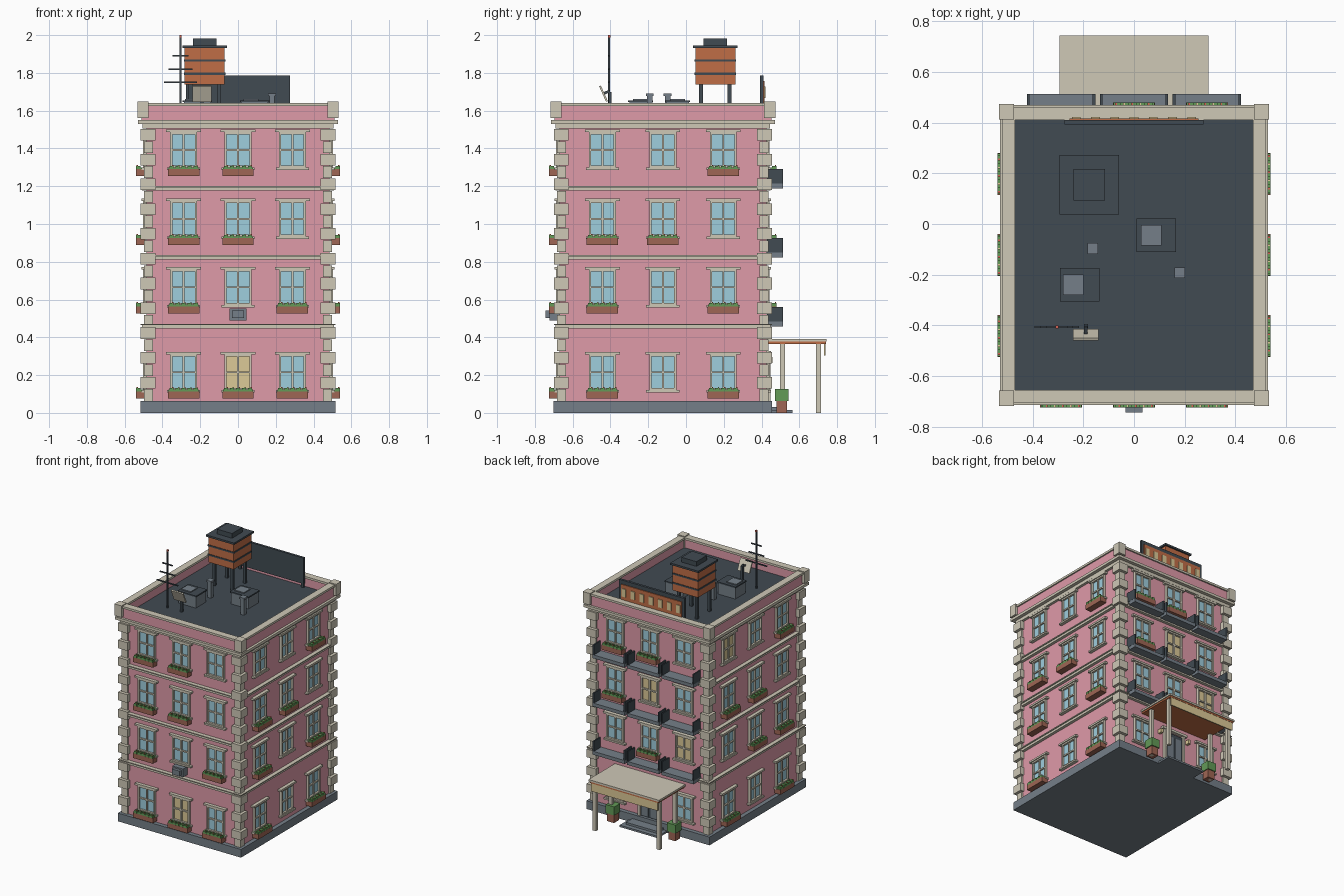
import bpy, bmesh
from math import radians
from mathutils import Matrix, Vector

if "Cube" in bpy.data.objects:
    bpy.data.objects.remove(bpy.data.objects["Cube"])


def srgb(r, g, b):
    return tuple((c / 255) ** 2.2 for c in (r, g, b)) + (1,)


COLOURS = {
    "pink_wall": srgb(222, 153, 167), "stone": srgb(205, 199, 181),
    "dark_slate": srgb(67, 76, 83), "grey": srgb(116, 126, 135),
    "glass": srgb(157, 205, 221), "lit_glass": srgb(219, 200, 150),
    "terracotta": srgb(157, 102, 85), "orange_wood": srgb(191, 109, 72),
    "leaf_green": srgb(99, 153, 88), "blossom_red": srgb(214, 100, 85),
}
MATS = {}
for label, colour in COLOURS.items():
    m = bpy.data.materials.new(label)
    m.use_nodes = True
    m.diffuse_color = colour
    m.node_tree.nodes["Principled BSDF"].inputs["Base Color"].default_value = colour
    MATS[label] = m

parts = {}


def box(name, mat, x, y, z, frame=Matrix()):
    """Add a box given by (min, max) ranges to the named part."""
    bm = parts.setdefault((name, mat), bmesh.new())
    size = [r[1] - r[0] for r in (x, y, z)]
    mid = Vector([(r[0] + r[1]) / 2 for r in (x, y, z)])
    bmesh.ops.create_cube(bm, size=1, matrix=frame @ Matrix.Translation(mid) @ Matrix.Diagonal((*size, 1)))


def around(c, half):
    return (c - half, c + half)


# Main dimensions: half width, half depth, middle in y
HX, HY, CY = 0.485, 0.5475, -0.1225
FLOORS = (0.46, 0.825, 1.19)
WINDOW_Z = (0.215, 0.665, 1.027, 1.392)


def slab(name, mat, out, z):
    """Solid layer over the whole plan, pushed out from the walls."""
    box(name, mat, around(0, HX + out), around(CY, HY + out), z)


def ring(name, mat, inner, outer, z):
    """Four boxes around the plan between two offsets from the walls."""
    for s in (-1, 1):
        a, b = sorted((s * (HX + inner), s * (HX + outer)))
        box(name, mat, (a, b), around(CY, HY + outer), z)
        a, b = sorted((CY + s * (HY + inner), CY + s * (HY + outer)))
        box(name, mat, around(0, HX + inner), (a, b), z)


# Body, base, floor bands, cornice, parapet and roof
slab("base", "grey", 0.031, (0, 0.062))
slab("walls", "pink_wall", 0, (0.062, 1.54))
for z in FLOORS:
    slab("floor_band", "stone", 0.022, (z - 0.013, z + 0.004))
    slab("floor_band", "stone", 0.03, (z + 0.004, z + 0.011))
slab("cornice", "stone", 0.02, (1.505, 1.53))
slab("cornice", "stone", 0.045, (1.53, 1.55))
slab("roof", "dark_slate", 0, (1.55, 1.56))
ring("parapet", "pink_wall", -0.005, 0.027, (1.55, 1.627))
ring("parapet_cap", "stone", -0.015, 0.037, (1.625, 1.641))
for sx in (-1, 1):
    for sy in (-1, 1):
        box("parapet_post", "stone", around(sx * 0.503, 0.03), around(CY + sy * 0.566, 0.03), (1.56, 1.648))
        # Corner stones alternate between wide and narrow
        n = 22
        step = (1.505 - 0.062) / n
        for i in range(n):
            out, inn = (0.03, 0.048) if i % 2 else (0.013, 0.036)
            z0 = 0.062 + i * step
            xs = sorted((sx * (HX - inn), sx * (HX + out)))
            ys = sorted((CY + sy * (HY - inn), CY + sy * (HY + out)))
            box("corner_stones", "stone", xs, ys, (z0 + 0.002, z0 + step - 0.002))


def facade(angle, dist):
    """Frame whose x runs along a wall and whose -y points outward."""
    return Matrix.Translation((0, CY, 0)) @ Matrix.Rotation(radians(angle), 4, "Z") @ Matrix.Translation((0, -dist, 0))


def window(f, u, z, lit, planter):
    w, h, t = 0.071, 0.094, 0.011
    pane = "lit_glass" if lit else "glass"
    box("window_glass", pane, around(u, w - t), (-0.003, 0.002), around(z, h - t), f)
    for s in (-1, 1):
        box("window_frame", "stone", around(u + s * (w - t / 2), t / 2), (-0.018, 0), around(z, h), f)
        box("window_frame", "stone", around(u, w - t), (-0.018, 0), around(z + s * (h - t / 2), t / 2), f)
    box("window_bars", "stone", around(u, 0.005), (-0.014, 0), around(z, h - t), f)
    box("window_bars", "stone", around(u, w - t), (-0.0135, 0), around(z, 0.005), f)
    box("lintel", "stone", around(u, 0.092), (-0.025, 0), (z + h, z + h + 0.014), f)
    box("sill", "stone", around(u, 0.088), (-0.025, 0), (z - h - 0.012, z - h), f)
    if planter:
        z0 = z - h - 0.044
        box("flower_box", "terracotta", around(u, 0.083), (-0.055, -0.005), (z0, z0 + 0.036), f)
        box("flower_leaves", "leaf_green", around(u, 0.08), (-0.054, -0.012), (z0 + 0.036, z0 + 0.046), f)
        for k in range(5):
            c = u + (k - 2) * 0.032
            box("flower_leaves", "leaf_green", around(c, 0.011), (-0.055, -0.03), (z0 + 0.036, z0 + 0.054), f)
            mat = "lit_glass" if k % 2 else "blossom_red"
            box("blossoms", mat, around(c + 0.007, 0.0035), (-0.052, -0.045), (z0 + 0.05, z0 + 0.059), f)


# Each wall: angle, distance, column spacing, planters per floor, lit windows
WALLS = {
    "front": (0, HY, 0.288, ("012", "02", "01", "01"), {(0, 1)}),
    "left": (90, HX, 0.32, ("02", "02", "01", "2"), set()),
    "back": (180, HY, 0.288, ("", "1", "0", "01"), {(2, 1), (1, 2)}),
    "right": (270, HX, 0.32, ("02", "12", "01", "2"), {(3, 0)}),
}
for side, (angle, dist, gap, planters, lit) in WALLS.items():
    f = facade(angle, dist)
    for level, z in enumerate(WINDOW_Z):
        for col in range(3):
            if side == "back" and level == 0 and col == 1:
                continue
            window(f, (col - 1) * gap, z, (level, col) in lit, str(col) in planters[level])

# Window cooler on the front
f = facade(0, HY)
box("window_cooler", "grey", around(0, 0.045), (-0.052, 0), (0.49, 0.553), f)
box("cooler_grille", "grey", around(0, 0.033), (-0.075, -0.05), (0.502, 0.542), f)

# Balconies on the back
f = facade(180, HY)
for z in FLOORS:
    for col in (-1, 0, 1):
        u = col * 0.288
        box("balcony_floor", "grey", around(u, 0.134), (-0.088, 0), (z - 0.002, z + 0.024), f)
        for s in (-1, 1):
            box("balcony_side", "dark_slate", around(u + s * 0.13, 0.005), (-0.088, -0.005), (z + 0.024, z + 0.1), f)

# Entrance: door, steps, lamps
box("door", "dark_slate", around(0, 0.075), (-0.01, 0), (0.04, 0.3), f)
for s in (-1, 1):
    box("door_panel", "grey", around(s * 0.036, 0.026), (-0.016, 0), (0.07, 0.27), f)
    box("door_frame", "stone", around(s * 0.083, 0.01), (-0.022, 0), (0.04, 0.31), f)
    box("wall_lamp", "lit_glass", around(s * 0.125, 0.01), (-0.032, 0), (0.265, 0.295), f)
box("door_frame", "stone", around(0, 0.11), (-0.026, 0), (0.31, 0.328), f)
box("steps", "grey", around(0, 0.16), (-0.14, 0), (0, 0.014), f)
box("steps", "grey", around(0, 0.13), (-0.105, 0), (0.014, 0.03), f)

# Canopy with posts, hanging front board and potted shrubs
box("canopy_top", "stone", around(0, 0.295), (0.43, 0.745), (0.378, 0.392))
box("canopy_soffit", "orange_wood", around(0, 0.288), (0.43, 0.74), (0.366, 0.378))
box("canopy_board", "lit_glass", around(0, 0.28), (0.73, 0.738), (0.305, 0.366))
for s in (-1, 1):
    for y in (0.51, 0.702):
        box("canopy_post", "stone", around(s * 0.268, 0.013), around(y, 0.013), (0, 0.367))
    box("pot", "terracotta", around(s * 0.257, 0.029), around(0.507, 0.029), (0, 0.062))
    box("shrub", "leaf_green", around(s * 0.257, 0.036), around(0.507, 0.036), (0.062, 0.126))

# Water tank
TX, TY = -0.177, 0.155
for sx in (-1, 1):
    for sy in (-1, 1):
        box("tank_leg", "dark_slate", around(TX + sx * 0.075, 0.01), around(TY + sy * 0.075, 0.01), (1.56, 1.745))
box("tank", "orange_wood", around(TX, 0.106), around(TY, 0.106), (1.738, 1.935))
for z in (1.795, 1.865):
    box("tank_hoop", "dark_slate", around(TX, 0.11), around(TY, 0.11), around(z, 0.006))
box("tank_lid", "dark_slate", around(TX, 0.118), around(TY, 0.118), (1.932, 1.946))
box("tank_cap", "dark_slate", around(TX, 0.062), around(TY, 0.062), (1.946, 1.982))

# Roof board with a framed face and plain blocks
box("roof_board", "dark_slate", around(0, 0.275), (0.392, 0.41), (1.59, 1.786))
box("board_face", "orange_wood", around(0, 0.255), (0.41, 0.416), (1.64, 1.756))
for i in range(7):
    box("board_block", "lit_glass", around((i - 3) * 0.076, 0.017), (0.416, 0.422), (1.668, 1.728))
for s in (-1, 1):
    box("board_leg", "dark_slate", around(s * 0.262, 0.01), (0.394, 0.408), (1.56, 1.59))

# Roof coolers and vents
for x, y, fx, fy in ((0.088, -0.045, 0.068, -0.044), (-0.215, -0.24, -0.24, -0.24)):
    box("roof_cooler", "grey", around(x, 0.072), around(y, 0.06), (1.56, 1.645))
    box("cooler_lid", "dark_slate", around(x, 0.078), around(y, 0.066), (1.645, 1.655))
    box("cooler_fan", "grey", around(fx, 0.04), around(fy, 0.04), (1.655, 1.662))
for x, y in ((-0.163, -0.097), (0.18, -0.192)):
    box("vent_pipe", "grey", around(x, 0.014), around(y, 0.014), (1.56, 1.68))
    box("vent_cap", "grey", around(x, 0.021), around(y, 0.021), (1.678, 1.692))

# Antenna mast and dish
AX, AY = -0.305, -0.407
box("mast", "dark_slate", around(AX, 0.005), around(AY, 0.005), (1.56, 1.99))
box("mast_light", "blossom_red", around(AX, 0.006), around(AY, 0.006), (1.988, 2.0))
for z, half in ((1.75, 0.088), (1.82, 0.064), (1.89, 0.043)):
    box("mast_bar", "dark_slate", around(AX, half), around(AY, 0.004), around(z, 0.004))
box("dish_post", "dark_slate", around(-0.19, 0.008), around(-0.403, 0.008), (1.56, 1.7))
tilt = Matrix.Translation((-0.19, -0.437, 1.69)) @ Matrix.Rotation(radians(24), 4, "X")
box("dish", "stone", around(0, 0.05), around(0, 0.005), around(0, 0.045), tilt)
box("dish_arm", "dark_slate", around(0, 0.007), (0.005, 0.036), around(0, 0.007), tilt)

# Turn each collected part into an object
for (name, mat), bm in parts.items():
    mesh = bpy.data.meshes.new(name)
    bm.to_mesh(mesh)
    bm.free()
    mesh.materials.append(MATS[mat])
    bpy.context.scene.collection.objects.link(bpy.data.objects.new(name, mesh))
